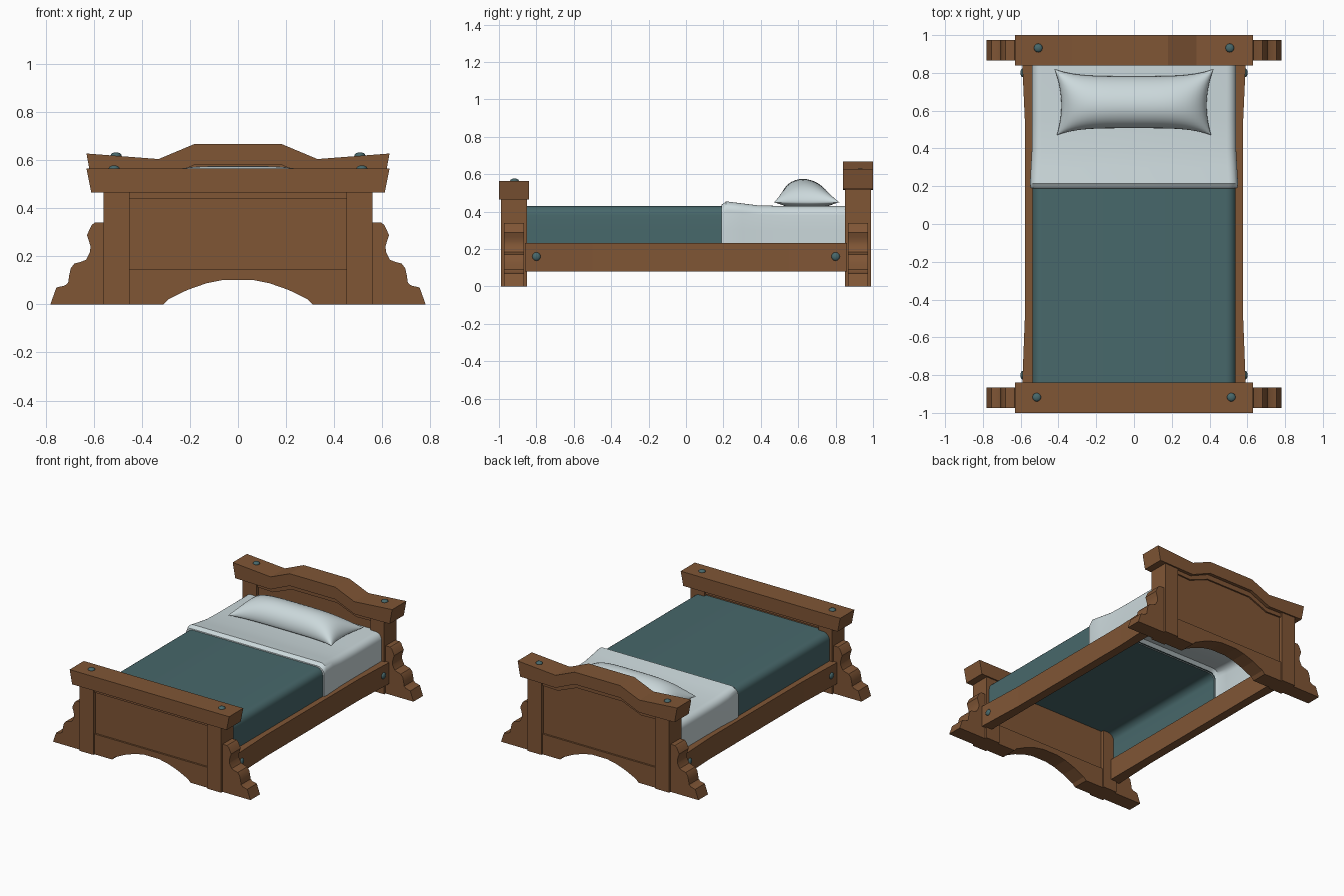
import bpy, bmesh, math
from mathutils import Matrix

if "Cube" in bpy.data.objects:
    bpy.data.objects.remove(bpy.data.objects["Cube"])


def material(name, rgb):
    m = bpy.data.materials.new(name)
    m.diffuse_color = (*rgb, 1)
    m.use_nodes = True
    m.node_tree.nodes["Principled BSDF"].inputs["Base Color"].default_value = m.diffuse_color
    return m


WOOD = material("brown wood", (0.215, 0.092, 0.036))
TEAL = material("teal cloth", (0.064, 0.138, 0.146))
LINEN = material("pale linen", (0.60, 0.69, 0.71))


def finish(name, bm, mat, smooth=None, fix=True):
    if fix:
        bmesh.ops.recalc_face_normals(bm, faces=bm.faces)
    me = bpy.data.meshes.new(name)
    bm.to_mesh(me)
    bm.free()
    me.materials.append(mat)
    ob = bpy.data.objects.new(name, me)
    bpy.context.collection.objects.link(ob)
    if smooth:
        bpy.ops.object.select_all(action='DESELECT')
        ob.select_set(True)
        bpy.context.view_layer.objects.active = ob
        bpy.ops.object.shade_smooth_by_angle(angle=math.radians(smooth))
    return ob


def prism(name, pts, lo, hi, mat, axis='Y', smooth=None):
    """Extrude an outline: (x, z) along y, or (x, y) along z."""
    bm = bmesh.new()
    at = (lambda a, b, t: (a, t, b)) if axis == 'Y' else (lambda a, b, t: (a, b, t))
    A = [bm.verts.new(at(a, b, lo)) for a, b in pts]
    B = [bm.verts.new(at(a, b, hi)) for a, b in pts]
    n = len(pts)
    bm.faces.new(A)
    bm.faces.new(B[::-1])
    for i in range(n):
        bm.faces.new((A[i], B[i], B[(i + 1) % n], A[(i + 1) % n]))
    return finish(name, bm, mat, smooth)


def mirrored(half):
    """Right half listed from one end to the other -> closed outline."""
    return half + [(-x, z) for x, z in reversed(half)]


def stud(name, loc, axis):
    bm = bmesh.new()
    rot = Matrix.Rotation(math.pi / 2, 4, 'Y') if axis == 'X' else Matrix()
    bmesh.ops.create_uvsphere(bm, u_segments=12, v_segments=8, radius=0.023,
                              matrix=Matrix.Translation(loc) @ rot @ Matrix.Diagonal((1, 1, 0.55, 1)))
    finish(name, bm, TEAL, 40)


FOOT = [(0.55, 0), (0.55, 0.34), (0.595, 0.34), (0.608, 0.33), (0.628, 0.288), (0.62, 0.265),
        (0.613, 0.24), (0.616, 0.215), (0.632, 0.185), (0.655, 0.176), (0.68, 0.17), (0.695, 0.15),
        (0.702, 0.12), (0.706, 0.09), (0.72, 0.078), (0.755, 0.07), (0.78, 0)]
ARCH = [(0.31, 0), (0.29, 0.021), (0.21, 0.06), (0.13, 0.088), (0.06, 0.102)]

# head and foot boards: posts, scrolled feet, arched bottom board, panel
for end, yc, top in (("foot", -0.92, 0.47), ("head", 0.92, 0.525)):
    for side, s in (("left", -1), ("right", 1)):
        prism(f"{end}_{side}_post", [(s * 0.45, 0), (s * 0.56, 0), (s * 0.56, top), (s * 0.45, top)],
              yc - 0.07, yc + 0.07, WOOD)
        prism(f"{end}_{side}_scroll_foot", [(s * x, z) for x, z in FOOT], yc - 0.054, yc + 0.054, WOOD, smooth=35)
    prism(f"{end}_arched_board", mirrored([(0.46, 0.145), (0.46, 0)] + ARCH),
          yc - 0.058, yc + 0.058, WOOD)
    panel_top = [(0.46, top)] if end == "foot" else [(0.46, 0.53), (0.33, 0.53), (0.18, 0.60)]
    prism(f"{end}_panel", mirrored([(0.46, 0.14)] + panel_top), yc - 0.045, yc + 0.045, WOOD)

# thin trim under the top rails
prism("foot_trim", mirrored([(0.46, 0.44), (0.46, 0.47)]), -0.976, -0.864, WOOD)
prism("head_trim", [(-0.46, 0.52), (-0.33, 0.52), (-0.18, 0.58), (0.18, 0.58), (0.33, 0.52), (0.46, 0.52),
                    (0.46, 0.49), (0.33, 0.485), (0.18, 0.545), (-0.18, 0.545), (-0.33, 0.485), (-0.46, 0.49)],
      0.864, 0.976, WOOD)

# top rails
prism("foot_top_rail", mirrored([(0.61, 0.465), (0.63, 0.565)]), -1.0, -0.84, WOOD)
prism("head_top_rail", [(-0.63, 0.627), (-0.33, 0.604), (-0.18, 0.667), (0.18, 0.667), (0.33, 0.604), (0.63, 0.627),
                        (0.61, 0.52), (0.33, 0.515), (0.18, 0.58), (-0.18, 0.58), (-0.33, 0.515), (-0.61, 0.52)],
      0.84, 1.0, WOOD)

# side rails and studs
for side, s in (("left", -1), ("right", 1)):
    prism(f"{side}_side_rail", [(s * x, y) for x, y in
                                [(0.515, -0.86), (0.592, -0.86), (0.578, -0.5), (0.578, 0.55), (0.592, 0.86), (0.515, 0.86)]],
          0.08, 0.232, WOOD, axis='Z')
    for end, y in (("foot", -0.8), ("head", 0.8)):
        stud(f"{side}_{end}_side_stud", (s * 0.589, y, 0.16), 'X')
    stud(f"{side}_foot_top_stud", (s * 0.515, -0.917, 0.565), 'Z')
    stud(f"{side}_head_top_stud", (s * 0.507, 0.932, 0.619), 'Z')


def cover(name, stations, mat):
    """Open cloth shell: a rounded upside-down U at each (y, half width, top)."""
    bm = bmesh.new()
    r, rows = 0.05, []
    for y, w, h in stations:
        half = [(w, 0.2), (w, 0.3)]
        for i in range(7):
            a = math.pi / 2 * i / 6
            half.append((w - r + r * math.cos(a), h - r + r * math.sin(a)))
        rows.append([bm.verts.new((x, y, z)) for x, z in mirrored(half)])
    for a, b in zip(rows, rows[1:]):
        for i in range(len(a) - 1):
            bm.faces.new((a[i], a[i + 1], b[i + 1], b[i]))
    bm.normal_update()
    if sum(f.normal.z * f.calc_area() for f in bm.faces) < 0:
        bmesh.ops.reverse_faces(bm, faces=bm.faces)
    finish(name, bm, mat, 35, fix=False)


# blanket, and sheet with a turned-down fold
cover("blanket", [(-0.87, 0.538, 0.43), (0.2, 0.538, 0.43)], TEAL)
cover("sheet", [(0.188, 0.535, 0.425), (0.19, 0.547, 0.437), (0.215, 0.551, 0.455), (0.3, 0.546, 0.444),
                (0.39, 0.541, 0.433), (0.55, 0.54, 0.43), (0.87, 0.54, 0.43)], LINEN)

# pillow: pinched cushion with pointed corners, flat underneath
bm = bmesh.new()
NU, NV = 32, 20
sheets = []
for up in (1, 0):
    g = {}
    for i in range(NU + 1):
        for j in range(NV + 1):
            edge = i in (0, NU) or j in (0, NV)
            if not up and edge:
                g[i, j] = sheets[0][i, j]
                continue
            u = -math.cos(math.pi * i / NU)
            v = -math.cos(math.pi * j / NV)
            x = u * (0.385 + 0.03 * v * v + 0.006 * v)
            y = 0.645 + v * (0.137 + 0.038 * u ** 4)
            puff = ((1 - u ** 4) * (1 - v * v)) ** 0.55
            z = 0.45 + 0.125 * puff if up else 0.45 - 0.02 * min(1, puff * 2)
            g[i, j] = bm.verts.new((x, y - 0.02 * puff * up, z))
    sheets.append(g)
for g in sheets:
    for i in range(NU):
        for j in range(NV):
            bm.faces.new((g[i, j], g[i + 1, j], g[i + 1, j + 1], g[i, j + 1]))
finish("pillow", bm, LINEN, 60)
